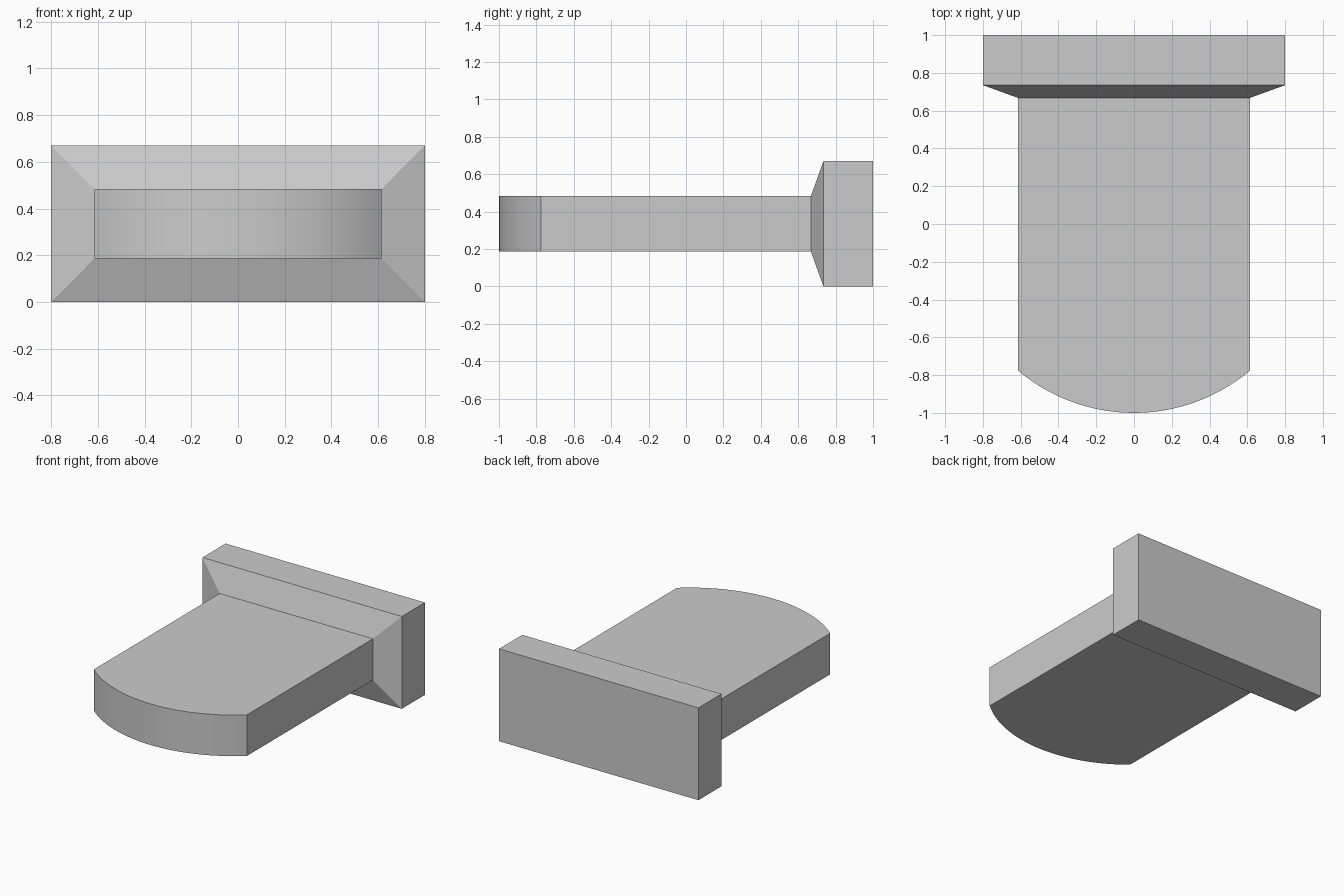
import bpy, bmesh, math

if "Cube" in bpy.data.objects:
    bpy.data.objects.remove(bpy.data.objects["Cube"])

MID_Z = 0.335
HALF_W, HALF_T = 0.615, 0.149      # tongue half width / half thickness
Y_ROOT, Y_SIDE, Y_TIP = 0.668, -0.775, -1.0
ARC_STEPS = 32

bm = bmesh.new()


def ring(half_x, half_z, y):
    """Rectangle of vertices across the y axis."""
    return [bm.verts.new((sx * half_x, y, MID_Z + sz * half_z))
            for sx, sz in ((-1, -1), (1, -1), (1, 1), (-1, 1))]


def bridge(a, b):
    for i in range(4):
        j = (i + 1) % 4
        bm.faces.new((a[i], a[j], b[j], b[i]))


# Head plate with a chamfered collar narrowing to the tongue
back = ring(0.8, 0.335, 1.0)
edge = ring(0.8, 0.335, 0.735)
root = ring(HALF_W, HALF_T, Y_ROOT)
bm.faces.new(back)
bridge(back, edge)
bridge(edge, root)

# Flat tongue ending in a shallow circular arc
sag = Y_SIDE - Y_TIP
radius = (HALF_W ** 2 + sag ** 2) / (2 * sag)
sweep = math.asin(HALF_W / radius)


def arc(z):
    angles = [sweep * (2 * i / ARC_STEPS - 1) for i in range(ARC_STEPS + 1)]
    return [bm.verts.new((radius * math.sin(a),
                          Y_TIP + radius * (1 - math.cos(a)), z)) for a in angles]


low, high = arc(MID_Z - HALF_T), arc(MID_Z + HALF_T)
bm.faces.new([root[0]] + low + [root[1]])
bm.faces.new([root[3]] + high + [root[2]])
bm.faces.new((root[0], low[0], high[0], root[3]))
bm.faces.new((root[1], low[-1], high[-1], root[2]))
for i in range(ARC_STEPS):
    bm.faces.new((low[i], low[i + 1], high[i + 1], high[i]))

bmesh.ops.recalc_face_normals(bm, faces=bm.faces)
mesh = bpy.data.meshes.new("tongue_with_head_plate")
bm.to_mesh(mesh)
bm.free()
obj = bpy.data.objects.new("tongue_with_head_plate", mesh)
bpy.context.collection.objects.link(obj)

# Smooth rounded end, crisp corners elsewhere
bpy.context.view_layer.objects.active = obj
obj.select_set(True)
bpy.ops.object.shade_smooth_by_angle(angle=math.radians(15))
